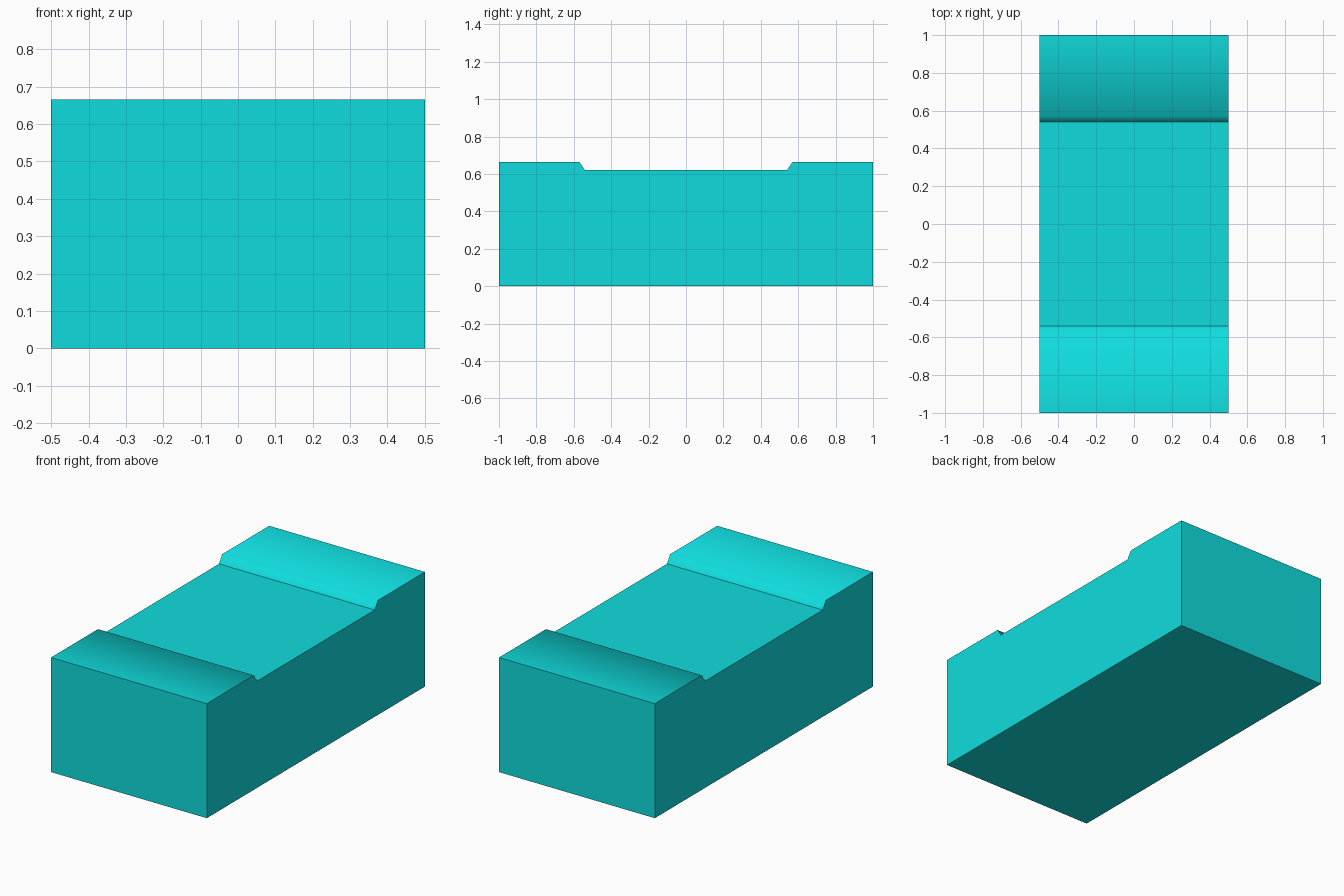
import bpy
import bmesh

# Remove the default cube only
default = bpy.data.objects.get("Cube")
if default:
    bpy.data.objects.remove(default, do_unlink=True)

HALF_WIDTH = 0.5
LIP = 0.57  # where the raised ends start to slope down

# Turquoise material
turquoise = bpy.data.materials.new("turquoise")
turquoise.use_nodes = True
color = (0.005, 0.72, 0.73, 1.0)
turquoise.diffuse_color = color
turquoise.node_tree.nodes["Principled BSDF"].inputs["Base Color"].default_value = color

# Side profile (y, z): half is listed, the other half is mirrored
half = [(1.0, 0.0), (1.0, 0.665), (LIP, 0.665), (0.54, 0.62)]
profile = half + [(-y, z) for y, z in reversed(half)]

# Block with a shallow recess, extruded across its width
bm = bmesh.new()
side = bm.faces.new([bm.verts.new((-HALF_WIDTH, y, z)) for y, z in profile])
extruded = bmesh.ops.extrude_face_region(bm, geom=[side])
moved = [v for v in extruded["geom"] if isinstance(v, bmesh.types.BMVert)]
bmesh.ops.translate(bm, verts=moved, vec=(2 * HALF_WIDTH, 0, 0))
bmesh.ops.recalc_face_normals(bm, faces=bm.faces)

# Only the upper lips of the recess are softly shaded
for face in bm.faces:
    face.smooth = True
for edge in bm.edges:
    edge.smooth = all(abs(abs(v.co.y) - LIP) < 0.001 for v in edge.verts)

mesh = bpy.data.meshes.new("recessed_block")
bm.to_mesh(mesh)
bm.free()
mesh.materials.append(turquoise)
block = bpy.data.objects.new("recessed_block", mesh)
bpy.context.scene.collection.objects.link(block)
